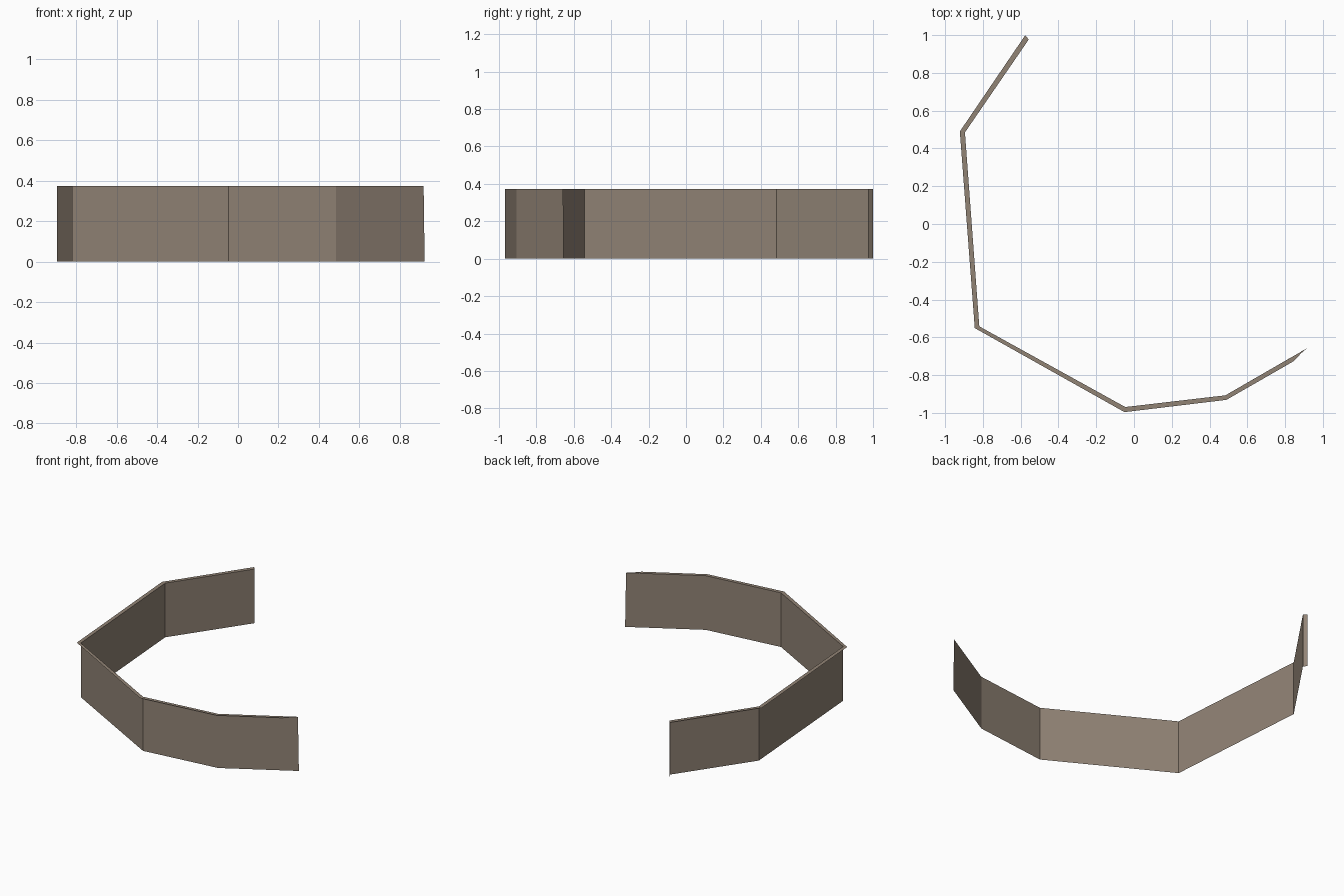
import bpy

if "Cube" in bpy.data.objects:
    bpy.data.objects.remove(bpy.data.objects["Cube"])

HEIGHT = 0.373

# Plan of the wall sheet (inner) and the outer edge of its top ledge
inner = [(-0.557, 0.977), (-0.895, 0.485), (-0.819, -0.542),
         (-0.046, -0.969), (0.484, -0.907), (0.917, -0.657)]
outer = [(-0.576, 0.999), (-0.922, 0.490), (-0.843, -0.551),
         (-0.050, -0.996), (0.489, -0.931), (0.846, -0.726)]

stone = bpy.data.materials.new("warm grey brown")
stone.diffuse_color = (0.283, 0.227, 0.178, 1)
stone.use_nodes = True
stone.node_tree.nodes["Principled BSDF"].inputs["Base Color"].default_value = stone.diffuse_color


def ribbon(name, side_a, side_b):
    """Flat quads joining two rows of points."""
    n = len(side_a)
    faces = [(i, i + 1, n + i + 1, n + i) for i in range(n - 1)]
    mesh = bpy.data.meshes.new(name)
    mesh.from_pydata(side_a + side_b, [], faces)
    mesh.materials.append(stone)
    obj = bpy.data.objects.new(name, mesh)
    bpy.context.collection.objects.link(obj)
    return obj


def at(points, z):
    return [(x, y, z) for x, y in points]


# Upright wall, its foot reaching slightly further at the open end
foot = inner[:-1] + [(0.922, -0.654)]
ribbon("wall", at(foot, 0), at(inner, HEIGHT))

# Top ledge, tapering to a point at the right end
tip = (0.917, -0.657)
ribbon("top_ledge", at(outer[:-1] + [outer[-1], (0.885, -0.684), tip], HEIGHT),
       at(inner[:-1] + [(0.82, -0.713), (0.89, -0.673), tip], HEIGHT))

# Narrow closing face on the back end
ribbon("end_cap", at([inner[0], outer[0]], 0), at([inner[0], outer[0]], HEIGHT))
